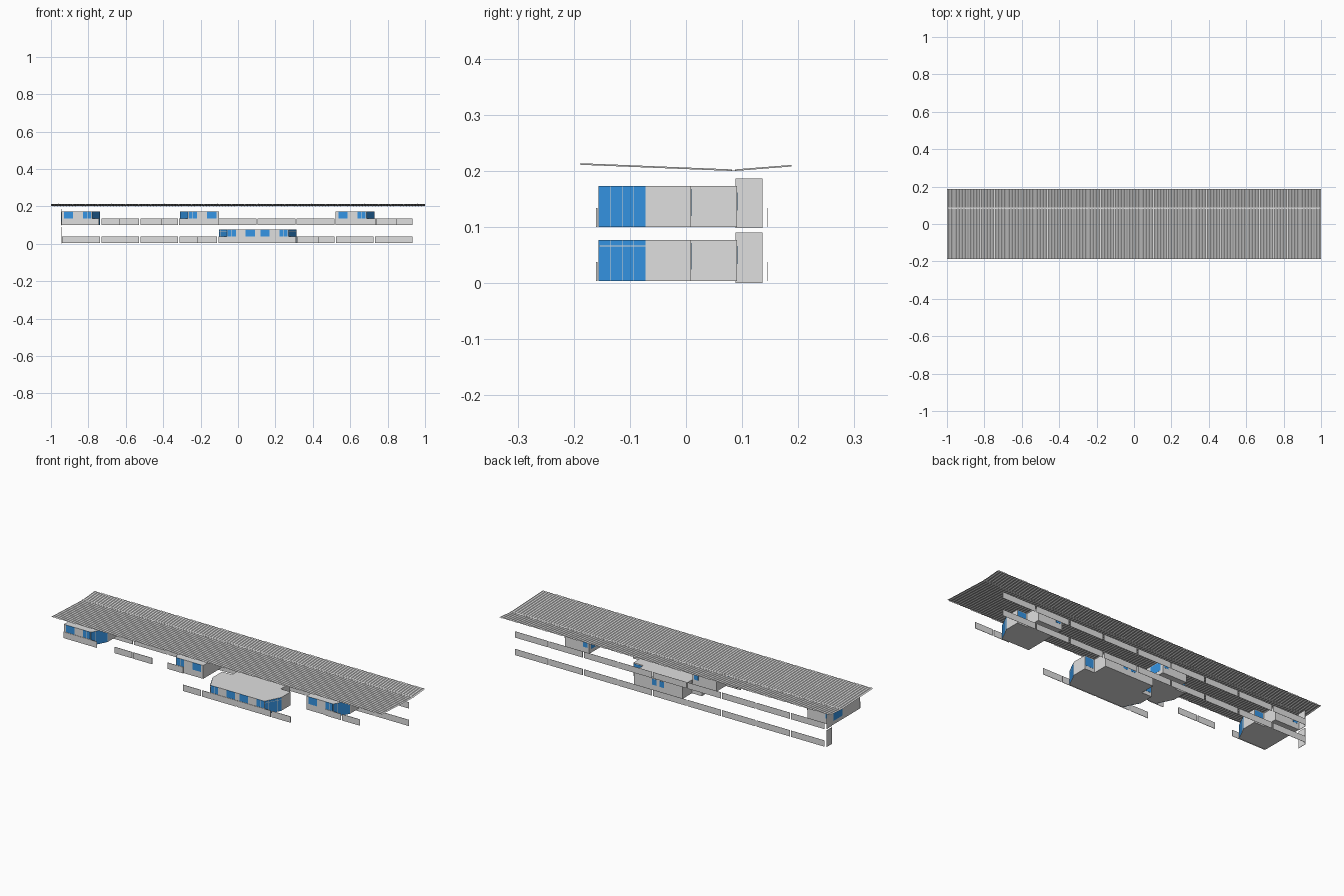
import bpy, bmesh

if "Cube" in bpy.data.objects:
    bpy.data.objects.remove(bpy.data.objects["Cube"])


def material(name, rgb):
    m = bpy.data.materials.new(name)
    m.diffuse_color = (*rgb, 1)
    m.use_nodes = True
    m.node_tree.nodes["Principled BSDF"].inputs["Base Color"].default_value = m.diffuse_color
    return m


WALL = material("wall_grey", (0.74, 0.74, 0.74))
GLASS = material("glass_blue", (0.035, 0.30, 0.78))


def prism(bm, pts, z0, z1):
    """Extrude a plan outline from z0 to z1."""
    f = bm.faces.new([bm.verts.new((x, y, z0)) for x, y in pts])
    ext = bmesh.ops.extrude_face_region(bm, geom=[f])["geom"]
    bmesh.ops.translate(bm, vec=(0, 0, z1 - z0),
                        verts=[g for g in ext if isinstance(g, bmesh.types.BMVert)])


def finish(bm, name, mat):
    bmesh.ops.recalc_face_normals(bm, faces=bm.faces[:])
    me = bpy.data.meshes.new(name)
    bm.to_mesh(me)
    bm.free()
    me.materials.append(mat)
    ob = bpy.data.objects.new(name, me)
    bpy.context.collection.objects.link(ob)
    return ob


def boxes(name, mat, items):
    """One object from several boxes given as (x0, x1, y0, y1, z0, z1)."""
    bm = bmesh.new()
    for x0, x1, y0, y1, z0, z1 in items:
        prism(bm, [(x0, y0), (x1, y0), (x1, y1), (x0, y1)], z0, z1)
    return finish(bm, name, mat)


W = 0.207                                   # width of one dwelling module
Y0, YG, YN, Y1 = -0.155, -0.071, 0.009, 0.091  # front, glazing end, notch, back
CUT = 0.043                                 # splay of the glazed corner
NOTCH = 0.06
H = 0.073
T = 0.0008                                  # glass plate projection


def unit(name, x, z, mirrored, open_side, split):
    """Module with a splayed glazed corner on +x, or -x when mirrored."""
    def plan(pts):
        return [(x + (W - u if mirrored else u), y) for u, y in pts]

    # body
    bm = bmesh.new()
    prism(bm, plan([(0, Y0), (W - CUT, Y0), (W, YG), (W, YN),
                    (W - NOTCH, YN), (W - NOTCH, Y1), (0, Y1)]), z, z + H)
    finish(bm, name + "_body", WALL)

    bm = bmesh.new()

    def plate(u0, u1, y0, y1, z0, z1):
        prism(bm, plan([(u0, y0), (u1, y0), (u1, y1), (u0, y1)]), z + z0, z + z1)

    # front windows
    for u0, u1 in ((0.014, 0.064), (0.116, 0.138), (0.141, 0.160)):
        plate(u0, u1, Y0 - T, Y0 + T, 0.034, H)
    # notch window, small rear window, window in the free end wall
    plate(W - NOTCH + 0.008, W - 0.004, YN - T, YN + T, 0.02, 0.068)
    plate(0.010, 0.036, Y1 - T, Y1 + T, 0.03, 0.062)
    if open_side:
        plate(-T, T, 0.0, 0.075, 0.02, 0.068)
    finish(bm, name + "_windows", GLASS)

    # splayed glazing, four thin panes
    bm = bmesh.new()
    bands = ((0, 0.061), (0.063, H)) if split else ((0, H),)
    for i in range(4):
        a, b = i / 4, (i + 0.96) / 4
        ua, ub = W - CUT * (1 - a) + 0.001, W - CUT * (1 - b) + 0.001
        ya, yb = Y0 + (YG - Y0) * a - 0.0005, Y0 + (YG - Y0) * b - 0.0005
        (xa, _), (xb, _) = plan([(ua, ya), (ub, yb)])
        for b0, b1 in bands:
            quad = [(xa, ya, z + b0), (xb, yb, z + b0), (xb, yb, z + b1), (xa, ya, z + b1)]
            bm.faces.new([bm.verts.new(c) for c in (quad[::-1] if mirrored else quad)])
    me = bpy.data.meshes.new(name + "_corner_glazing")
    bm.to_mesh(me)
    bm.free()
    me.materials.append(GLASS)
    bpy.context.collection.objects.link(bpy.data.objects.new(me.name, me))


LOW, UP = 0.004, 0.100
unit("upper_left_unit", -0.945, UP, False, True, False)
unit("upper_middle_unit", -0.309, UP, True, True, False)
unit("upper_right_unit", 0.522, UP, False, True, False)
unit("lower_left_unit", -0.102, LOW, True, False, True)
unit("lower_right_unit", 0.105, LOW, False, False, True)

# rear balustrades, nine panels per storey
pitch = 0.209
for name, z in (("lower", LOW), ("upper", UP)):
    boxes(name + "_rear_balustrade", WALL,
          [(-0.94 + i * pitch, -0.94 + i * pitch + 0.202, 0.1445, 0.1455, z, z + 0.034)
           for i in range(9)])

# front balustrades, only along some bays
front = {
    "upper": (UP, ((-0.945, -0.742), (-0.635, -0.528), (-0.522, -0.408),
                   (-0.315, -0.22), (0.64, 0.735), (0.741, 0.85))),
    "lower": (LOW, ((-0.22, -0.112), (-0.105, 0.1), (0.107, 0.31), (0.316, 0.43))),
}
for name, (z, spans) in front.items():
    boxes(name + "_front_balustrade", WALL,
          [(a, b, -0.160, -0.158, z, z + 0.034) for a, b in spans])

# end screen panels
boxes("end_screens", WALL, [(-0.946, -0.944, 0.088, 0.136, z0, z1)
                            for z0, z1 in ((0.0, 0.09), (0.098, 0.187))])

# corrugated butterfly roof: two ribbed sheets meeting at the valley
RIBS = 120
p = 2 / RIBS
cols = [(-1 + i * p / 2, 0.0028 * (i % 2)) for i in range(2 * RIBS + 1)]
for name, rows in (("front_roof_sheet", ((-0.188, 0.211), (0.082, 0.2))),
                   ("rear_roof_sheet", ((0.087, 0.2), (0.188, 0.208)))):
    bm = bmesh.new()
    r0, r1 = [[bm.verts.new((x, y, z + dz)) for x, dz in cols] for y, z in rows]
    for i in range(len(cols) - 1):
        bm.faces.new((r0[i], r0[i + 1], r1[i + 1], r1[i]))
    finish(bm, name, WALL)

# valley strip between the sheets
boxes("roof_valley", WALL, [(-1, 1, 0.081, 0.088, 0.201, 0.202)])
